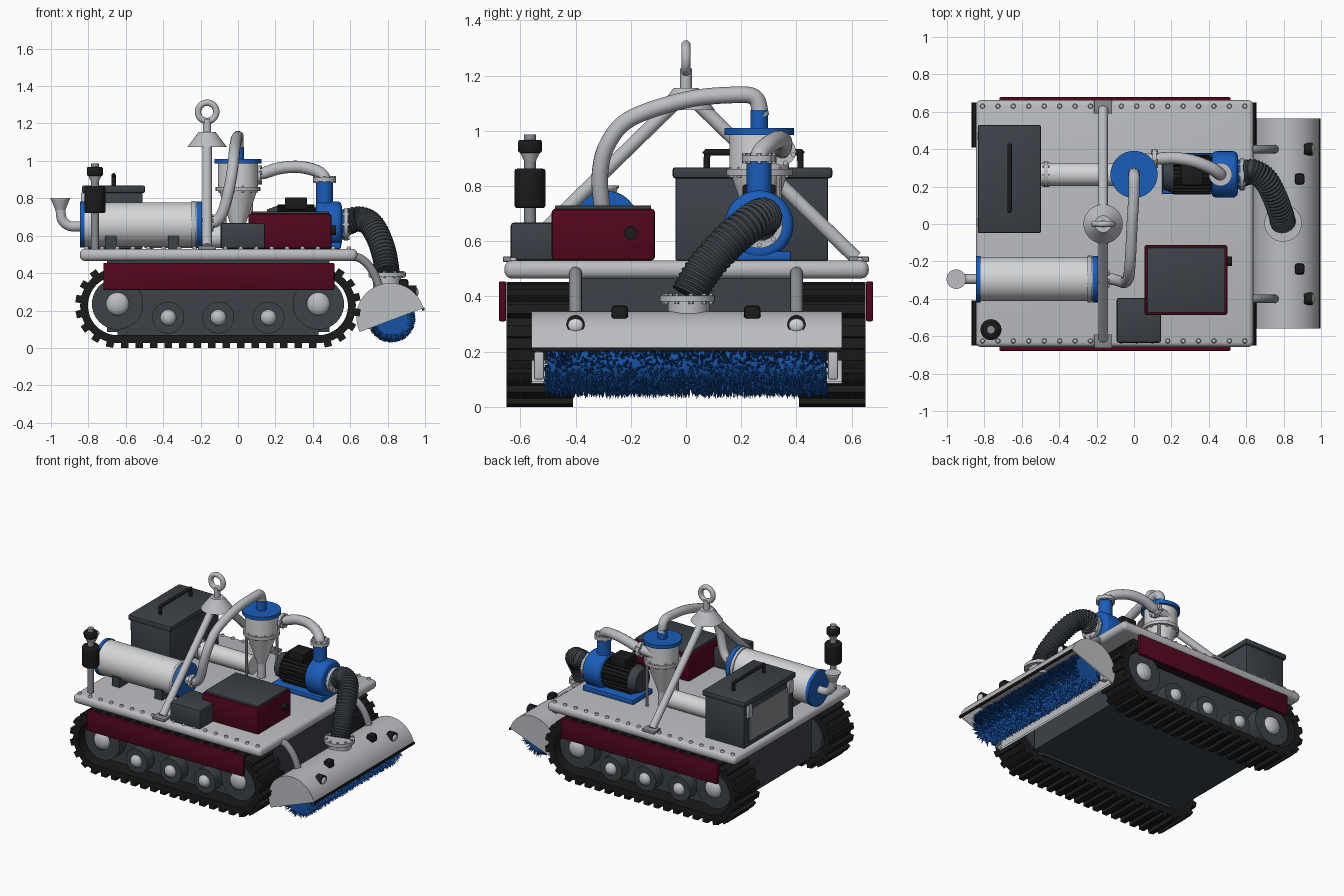
import bpy, bmesh, math, random
from math import pi, sin, cos, radians
from mathutils import Vector, Matrix

if "Cube" in bpy.data.objects:
    bpy.data.objects.remove(bpy.data.objects["Cube"])
random.seed(4)

def material(name, r, g, b):
    m = bpy.data.materials.new(name)
    m.use_nodes = True
    m.diffuse_color = (r, g, b, 1)
    m.node_tree.nodes["Principled BSDF"].inputs["Base Color"].default_value = (r, g, b, 1)
    return m

LIGHT = material("light_grey", .5, .51, .535)
PALE = material("pale_grey", .66, .67, .68)
MID = material("mid_grey", .25, .26, .28)
DARK = material("dark_grey", .045, .054, .065)
BLACK = material("black", .011, .011, .011)
RED = material("dark_red", .085, .002, .012)
BLUE = material("blue", .01, .11, .5)
BRISTLE = material("bristle_blue", .008, .085, .38)

def finish(name, bm, mat, angle=35):
    me = bpy.data.meshes.new(name)
    bmesh.ops.recalc_face_normals(bm, faces=bm.faces[:])
    bm.to_mesh(me)
    bm.free()
    me.materials.append(mat)
    me.shade_smooth()
    me.set_sharp_from_angle(angle=radians(angle))
    ob = bpy.data.objects.new(name, me)
    bpy.context.collection.objects.link(ob)
    return ob

def box(name, x, y, z, mat, bevel=0, seg=2):
    bm = bmesh.new()
    size = Matrix.Diagonal((x[1] - x[0], y[1] - y[0], z[1] - z[0], 1))
    mid = Matrix.Translation([sum(v) / 2 for v in (x, y, z)])
    bmesh.ops.create_cube(bm, size=1, matrix=mid @ size)
    if bevel:
        bmesh.ops.bevel(bm, geom=bm.edges[:], offset=bevel, segments=seg, profile=.5, affect='EDGES')
    return finish(name, bm, mat)

def add_cyl(bm, a, b, r, r2=None, seg=32):
    a, b = Vector(a), Vector(b)
    d = b - a
    rot = d.to_track_quat('Z', 'Y').to_matrix().to_4x4()
    bmesh.ops.create_cone(bm, cap_ends=True, segments=seg, radius1=r, radius2=r if r2 is None else r2,
                          depth=d.length, matrix=Matrix.Translation((a + b) / 2) @ rot)

def cyl(name, a, b, r, mat, r2=None, seg=32, bevel=0):
    bm = bmesh.new()
    add_cyl(bm, a, b, r, r2, seg)
    if bevel:
        rims = {e for f in bm.faces if len(f.verts) > 4 for e in f.edges}
        bmesh.ops.bevel(bm, geom=list(rims), offset=bevel, segments=3, profile=.5, affect='EDGES')
    return finish(name, bm, mat)

def ball(name, c, scale, mat):
    bm = bmesh.new()
    bmesh.ops.create_uvsphere(bm, u_segments=20, v_segments=12, radius=1,
                              matrix=Matrix.Translation(c) @ Matrix.Diagonal((*scale, 1)))
    return finish(name, bm, mat)

def flange(name, c, axis, r, t, mat, bolts=8):
    # disc with a ring of bolts through it
    c, axis = Vector(c), Vector(axis).normalized()
    u = axis.orthogonal().normalized()
    v = axis.cross(u)
    bm = bmesh.new()
    add_cyl(bm, c - axis * t / 2, c + axis * t / 2, r)
    for i in range(bolts):
        p = c + (u * cos(2 * pi * i / bolts) + v * sin(2 * pi * i / bolts)) * r * .86
        add_cyl(bm, p - axis * (t / 2 + .008), p + axis * (t / 2 + .008), .009, seg=6)
    return finish(name, bm, mat)

def tube(name, pts, r, mat, steps=8, ridge=0):
    # round tube swept along a smooth path, optionally corrugated
    p = [Vector(q) for q in pts]
    p = [2 * p[0] - p[1]] + p + [2 * p[-1] - p[-2]]
    path = []
    for i in range(1, len(p) - 2):
        a, b, c, d = p[i - 1:i + 3]
        for k in range(steps):
            t = k / steps
            path.append((2 * b + (c - a) * t + (2 * a - 5 * b + 4 * c - d) * t * t
                         + (3 * b - a - 3 * c + d) * t ** 3) / 2)
    path.append(p[-2])
    cu = bpy.data.curves.new(name, 'CURVE')
    cu.dimensions = '3D'
    cu.bevel_depth, cu.bevel_resolution, cu.use_fill_caps = r, 5, True
    sp = cu.splines.new('POLY')
    sp.points.add(len(path) - 1)
    for i, q in enumerate(path):
        sp.points[i].co = (*q, 1)
        sp.points[i].radius = 1 - ridge * (i % 2)
    tmp = bpy.data.objects.new(name, cu)
    bpy.context.collection.objects.link(tmp)
    bm = bmesh.new()
    bm.from_mesh(tmp.evaluated_get(bpy.context.evaluated_depsgraph_get()).to_mesh())
    bpy.data.objects.remove(tmp)
    return finish(name, bm, mat, 50)

# deck, hull and rivets
box("deck", (-.846, .638), (-.658, .662), (.465, .53), LIGHT, .028, 4)
box("hull", (-.7, .49), (-.411, .411), (.085, .47), DARK)
bm = bmesh.new()
for y in (-.625, .63):
    for i in range(18):
        x = -.81 + i * .0825
        add_cyl(bm, (x, y, .52), (x, y, .542), .016, .01, 10)
finish("deck_rivets", bm, LIGHT)

# tracks
X0, X1, ZC = -.644, .43, .226
def loop_point(s, r):
    # point and outward angle on the track loop at fraction s
    run, arc = X1 - X0, pi * .2
    d = (s % 1) * 2 * (run + arc)
    if d < run:
        return X0 + d, ZC - r, -pi / 2
    if d < run + arc:
        a = -pi / 2 + (d - run) / .2
        return X1 + r * cos(a), ZC + r * sin(a), a
    if d < 2 * run + arc:
        return X1 - (d - run - arc), ZC + r, pi / 2
    a = pi / 2 + (d - 2 * run - arc) / .2
    return X0 + r * cos(a), ZC + r * sin(a), a

for side, label in ((-1, "right"), (1, "left")):
    bm = bmesh.new()
    n, lugs = 132, 44
    rings = []
    for i in range(n):
        ring = []
        for r, y in ((.158, .41), (.2, .41), (.2, .65), (.158, .65)):
            x, z, a = loop_point(i / n, r)
            ring.append(bm.verts.new((x, side * y, z)))
        rings.append(ring)
    for i in range(n):
        a, b = rings[i], rings[(i + 1) % n]
        for k in range(4):
            bm.faces.new((a[k], a[(k + 1) % 4], b[(k + 1) % 4], b[k]))
    for i in range(lugs):
        x, z, a = loop_point((i + .5) / lugs, .21)
        bmesh.ops.create_cube(bm, size=1, matrix=Matrix.Translation((x, side * .53, z))
                              @ Matrix.Rotation(-a, 4, 'Y') @ Matrix.Diagonal((.032, .24, .04, 1)))
    finish(label + "_track", bm, BLACK)
    box(label + "_track_frame", (X0, X1), sorted((side * .4, side * .53)), (.07, .37), DARK)
    for x, z, r, hub in ((X0, .235, .137, .062), (X1, .235, .137, .062),
                         (-.373, .162, .085, .043), (-.105, .162, .085, .043), (.163, .162, .085, .043)):
        cyl(label + "_wheel", (x, side * .42, z), (x, side * .61, z), r, DARK, seg=40)
        ball(label + "_wheel_hub", (x, side * .61, z), (hub, .035, hub), LIGHT)
    box(label + "_skirt", (-.72, .515), sorted((side * .652, side * .678)), (.31, .455), RED, .006)

# horizontal tank with feet, end flanges, filler funnel
TY, TZ = -.295, .66
cyl("tank", (-.825, TY, TZ), (-.22, TY, TZ), .118, PALE, seg=48)
flange("tank_rear_flange", (-.834, TY, TZ), (1, 0, 0), .124, .024, BLUE, 0)
flange("tank_collar", (-.238, TY, TZ), (1, 0, 0), .126, .02, LIGHT, 14)
flange("tank_front_flange", (-.207, TY, TZ), (1, 0, 0), .124, .03, BLUE, 0)
for x in (-.68, -.345):
    box("tank_foot", (x - .03, x + .03), (TY - .11, TY + .11), (.53, .6), DARK)
tube("filler_elbow", [(-.84, TY, .65), (-.9, TY, .652), (-.94, TY, .685), (-.95, TY, .745)], .027, LIGHT)
cyl("filler_funnel", (-.95, TY, .735), (-.95, TY, .795), .026, LIGHT, .05)
cyl("filler_rim", (-.95, TY, .793), (-.95, TY, .802), .052, LIGHT)
tube("transfer_pipe", [(-.19, TY, .665), (-.12, TY, .675), (-.08, -.305, .73), (-.05, -.312, .84), (-.03, -.285, .95),
     (-.02, -.2, 1.045), (-.01, 0, 1.112), (0, .17, 1.13), (0, .25, 1.12), (0, .272, 1.05)], .03, LIGHT)
flange("transfer_flange", (-.15, TY, .67), (1, 0, 0), .045, .02, LIGHT, 6)

# cyclone separator and collector
CY = .265
def upright(name, z0, z1, r, mat, r2=None, x=0, y=CY, bevel=0):
    return cyl(name, (x, y, z0), (x, y, z1), r, mat, r2, 40, bevel)
upright("cyclone_neck", 1.0, 1.075, .032, BLUE)
upright("cyclone_lid", .985, 1.01, .126, BLUE)
upright("cyclone_drum", .85, .985, .108, PALE)
flange("cyclone_flange", (0, CY, .85), (0, 0, 1), .12, .022, LIGHT, 12)
upright("cyclone_cone", .63, .85, .03, PALE, .105)
upright("cyclone_outlet", .53, .64, .03, LIGHT)
for a in (45, 225):
    x, y = .1 * cos(radians(a)), CY + .1 * sin(radians(a))
    cyl("cyclone_leg", (x, y, .53), (x, y, .85), .01, LIGHT, seg=10)
cyl("collector", (-.5, CY, .595), (-.06, CY, .595), .062, PALE)
flange("collector_flange", (-.47, CY, .595), (1, 0, 0), .068, .02, LIGHT, 8)
cyl("cyclone_inlet", (0, .345, .915), (.15, .35, .935), .03, LIGHT)
flange("cyclone_inlet_flange", (.11, .348, .925), (1, 0, 0), .05, .022, LIGHT, 6)
tube("pump_pipe", [(.14, .35, .935), (.22, .352, .96), (.32, .335, .968), (.41, .3, .95),
     (.455, .27, .92), (.462, CY, .89)], .033, LIGHT)

# pump with motor
cyl("pump_housing", (.415, CY, .66), (.555, CY, .66), .124, BLUE, seg=48, bevel=.025)
cyl("pump_face", (.545, CY, .66), (.575, CY, .66), .085, BLUE, .07)
upright("pump_outlet", .7, .89, .045, BLUE, x=.462)
flange("pump_outlet_flange", (.462, CY, .9), (0, 0, 1), .062, .022, LIGHT, 8)
box("pump_base", (.15, .55), (.16, .38), (.53, .565), BLUE, .006)
cyl("motor", (.2, CY, .66), (.42, CY, .66), .092, BLACK)
bm = bmesh.new()
for i in range(24):
    a = 2 * pi * i / 24
    bmesh.ops.create_cube(bm, size=1, matrix=Matrix.Translation((.31, CY + .095 * cos(a), .66 + .095 * sin(a)))
                          @ Matrix.Rotation(a, 4, 'X') @ Matrix.Diagonal((.2, .024, .008, 1)))
finish("motor_fins", bm, BLACK)
cyl("motor_cowl", (.155, CY, .66), (.21, CY, .66), .08, DARK, .1)
box("motor_terminal_box", (.25, .37), (.205, .325), (.74, .805), BLACK, .008)

# suction hose
flange("hose_pump_flange", (.578, CY, .66), (1, 0, 0), .085, .02, LIGHT, 8)
tube("suction_hose", [(.575, CY, .665), (.635, .28, .69), (.7, .24, .67), (.748, .155, .6), (.782, .065, .5),
     (.797, .01, .405)], .069, DARK, 12, .1)
upright("hose_socket", .32, .4, .075, LIGHT, x=.797, y=.01)
flange("hose_hood_flange", (.797, .005, .392), (0, 0, 1), .1, .022, LIGHT, 10)

# brush hood: curved shell with end plates
HX, HZ = .815, .165
arc = [radians(15 + 191 * i / 28) for i in range(29)]
bm = bmesh.new()
rows = [[bm.verts.new((HX + r * cos(a), y, HZ + r * sin(a))) for a in arc]
        for r, y in ((.182, -.56), (.182, .565), (.172, .565), (.172, -.56))]
for k in range(4):
    a, b = rows[k], rows[(k + 1) % 4]
    for i in range(28):
        bm.faces.new((a[i], a[i + 1], b[i + 1], b[i]))
for y in (-.56, -.552, .557, .565):
    bm.faces.new([bm.verts.new((HX + .181 * cos(a), y, HZ + .181 * sin(a))) for a in arc])
finish("brush_hood", bm, LIGHT)
box("hood_edge_strip", (.985, .998), (-.56, .565), (.2, .215), BLACK)

# rotating brush
bm = bmesh.new()
add_cyl(bm, (.82, -.5, .157), (.82, .5, .157), .09, seg=24)
for i in range(5500):
    a, y = random.uniform(0, 2 * pi), random.uniform(-.508, .508)
    d, t = Vector((cos(a), 0, sin(a))), Vector((-sin(a), 0, cos(a)))
    c = Vector((.82, y, .157))
    s = Vector((0, .006, 0))
    tip = c + d * random.uniform(.117, .131) + s * random.uniform(-2, 2) + t * random.uniform(-.012, .012)
    base = c + d * .085
    v = [bm.verts.new(q) for q in (base + t * .007, base + s - t * .004, base - s - t * .004, tip)]
    for f in ((0, 1, 3), (1, 2, 3), (2, 0, 3)):
        bm.faces.new([v[k] for k in f])
finish("brush", bm, BRISTLE)
for s in (-1, 1):
    box("brush_bracket", (.68, .72), sorted((s * .515, s * .55)), (.1, .2), LIGHT, .006)
    tube("hood_arm", [(.6, s * .4, .49), (.66, s * .4, .475), (.72, s * .4, .41), (.765, s * .4, .3)], .023, MID)
    cyl("lamp_housing", (.91, s * .4, .3), (.955, s * .4, .3), .033, BLACK, seg=20)
    ball("lamp_lens", (.953, s * .4, .296), (.012, .028, .024), PALE)
    box("hood_knob", (.86, .912), (s * .24 - .03, s * .24 + .03), (.31, .368), BLACK, .014)

# lifting frame
for s in (-1, 1):
    cyl("lift_leg", (-.165, s * .615, .54), (-.165, s * .02, 1.12), .025, LIGHT)
    box("lift_foot", (-.213, -.117), sorted((s * .59, s * .663)), (.525, .545), MID, .004)
upright("lift_cone", 1.075, 1.155, .105, LIGHT, .045, -.165, 0)
upright("lift_post", 1.15, 1.225, .021, LIGHT, x=-.165, y=0)
bpy.ops.mesh.primitive_torus_add(location=(-.165, 0, 1.262), rotation=(pi / 2, 0, 0), major_radius=.049,
                                 minor_radius=.017, major_segments=36, minor_segments=12)
ring = bpy.context.object
ring.name = "lift_ring"
ring.data.materials.append(LIGHT)
bpy.ops.object.shade_smooth()

# storage chest
box("chest", (-.82, -.51), (-.038, .515), (.53, .835), DARK, .006)
box("chest_lid", (-.835, -.497), (-.049, .53), (.828, .868), DARK, .01)
box("chest_panel", (-.826, -.818), (.02, .46), (.565, .785), MID)
for y in (.01, .47):
    box("chest_latch", (-.84, -.815), (y - .022, y + .022), (.74, .83), LIGHT, .004)
tube("chest_handle", [(-.665, .075, .86), (-.665, .078, .915), (-.665, .1, .922), (-.665, .39, .922),
     (-.665, .412, .915), (-.665, .415, .86)], .012, BLACK)

# control boxes
box("control_box", (.055, .5), (-.487, -.112), (.53, .718), RED, .014)
box("control_box_lid", (.07, .487), (-.474, -.126), (.71, .73), DARK, .005)
cyl("control_knob", (.495, -.2, .63), (.525, -.2, .63), .025, BLACK, seg=20)
box("battery_box", (-.093, .145), (-.635, -.395), (.53, .668), DARK, .012)

# signal mast
for name, z0, z1, r, mat, bevel in (("mast_pole", .53, .92, .021, MID, 0), ("mast_body", .72, .863, .056, BLACK, .01),
                                    ("mast_lamp", .92, .967, .043, BLACK, .008), ("mast_cap", .967, .987, .022, MID, 0)):
    upright(name, z0, z1, r, mat, None, -.765, -.565, bevel)
upright("mast_neck", .89, .922, .021, LIGHT, .036, -.765, -.565)
